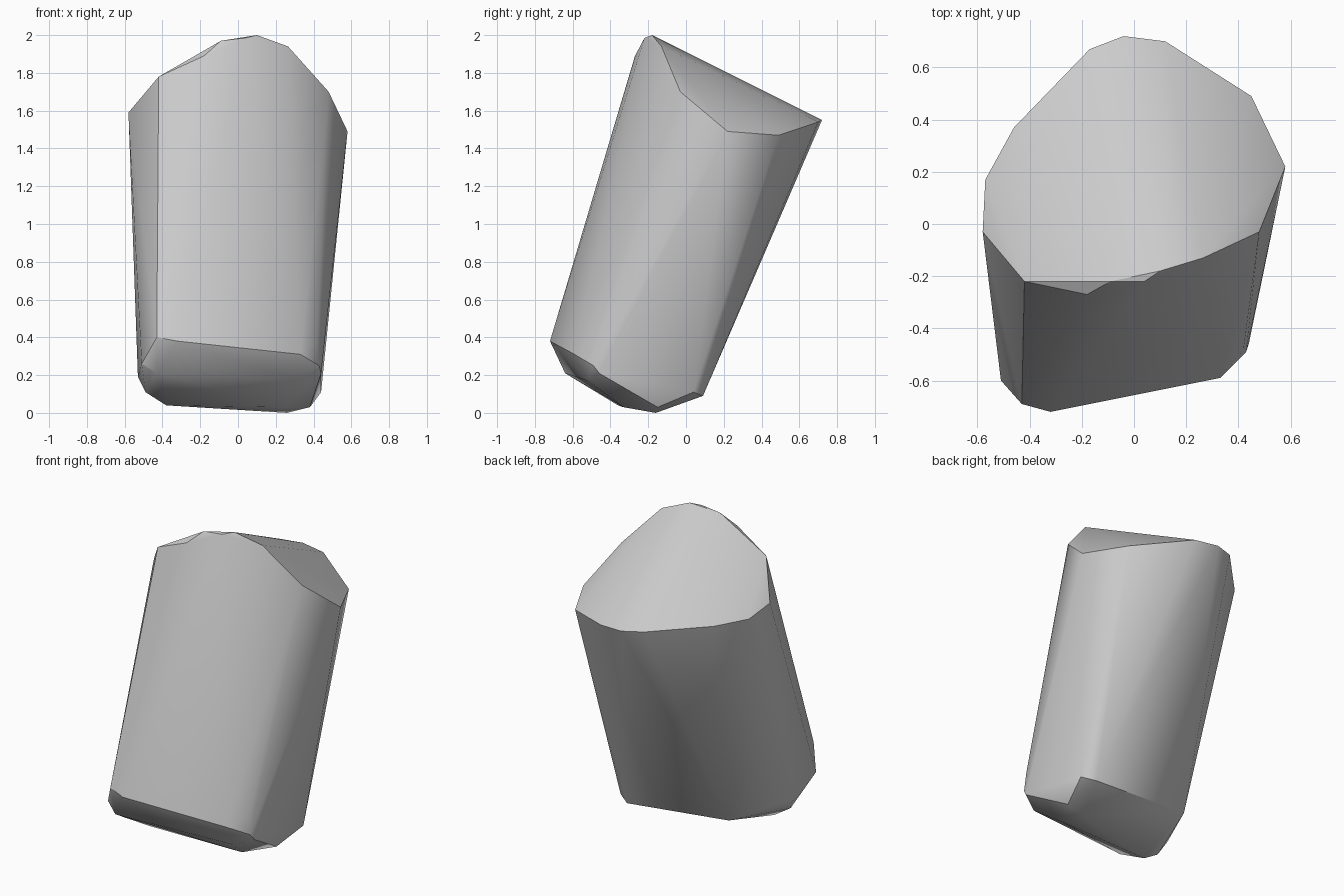
import bpy, bmesh, math

if "Cube" in bpy.data.objects:
    bpy.data.objects.remove(bpy.data.objects["Cube"])

# Corner points of the faceted stone, a leaning convex boulder
top_rim = [
    (-.04, .72, 1.55), (.12, .70, 1.54), (.45, .49, 1.47), (.58, .22, 1.49),
    (.48, -.03, 1.70), (.265, -.13, 1.94), (.10, -.18, 2.0), (.04, -.22, 1.985),
    (-.09, -.22, 1.97), (-.18, -.27, 1.89), (-.42, -.22, 1.78),
    (-.58, -.03, 1.59), (-.57, .17, 1.56), (-.46, .37, 1.56), (-.17, .67, 1.56),
]
lower_rim = [
    (-.32, -.72, .38), (.33, -.59, .31), (.42, -.48, .38), (.43, -.49, .25),
    (.44, -.46, .21), (.44, .04, .11), (.36, .09, .09), (-.34, .05, .15),
    (-.53, -.33, .19), (-.51, -.60, .26), (-.43, -.69, .40),
]
base = [
    (-.43, -.64, .21), (.33, -.52, .17), (-.49, -.37, .11),
    (-.38, -.36, .04), (.26, -.33, .03), (.26, -.16, 0), (.38, -.15, .03),
]

# Wrap the corners in a convex shell
bm = bmesh.new()
for p in top_rim + lower_rim + base:
    bm.verts.new(p)
hull = bmesh.ops.convex_hull(bm, input=bm.verts[:])
loose = [v for v in bm.verts if not v.link_faces]
bmesh.ops.delete(bm, geom=loose, context='VERTS')
bmesh.ops.recalc_face_normals(bm, faces=bm.faces[:])

mesh = bpy.data.meshes.new("boulder")
bm.to_mesh(mesh)
bm.free()
boulder = bpy.data.objects.new("boulder", mesh)
bpy.context.collection.objects.link(boulder)

# Soft facets with sharp main ridges
bpy.context.view_layer.objects.active = boulder
boulder.select_set(True)
bpy.ops.object.shade_smooth_by_angle(angle=math.radians(30))
